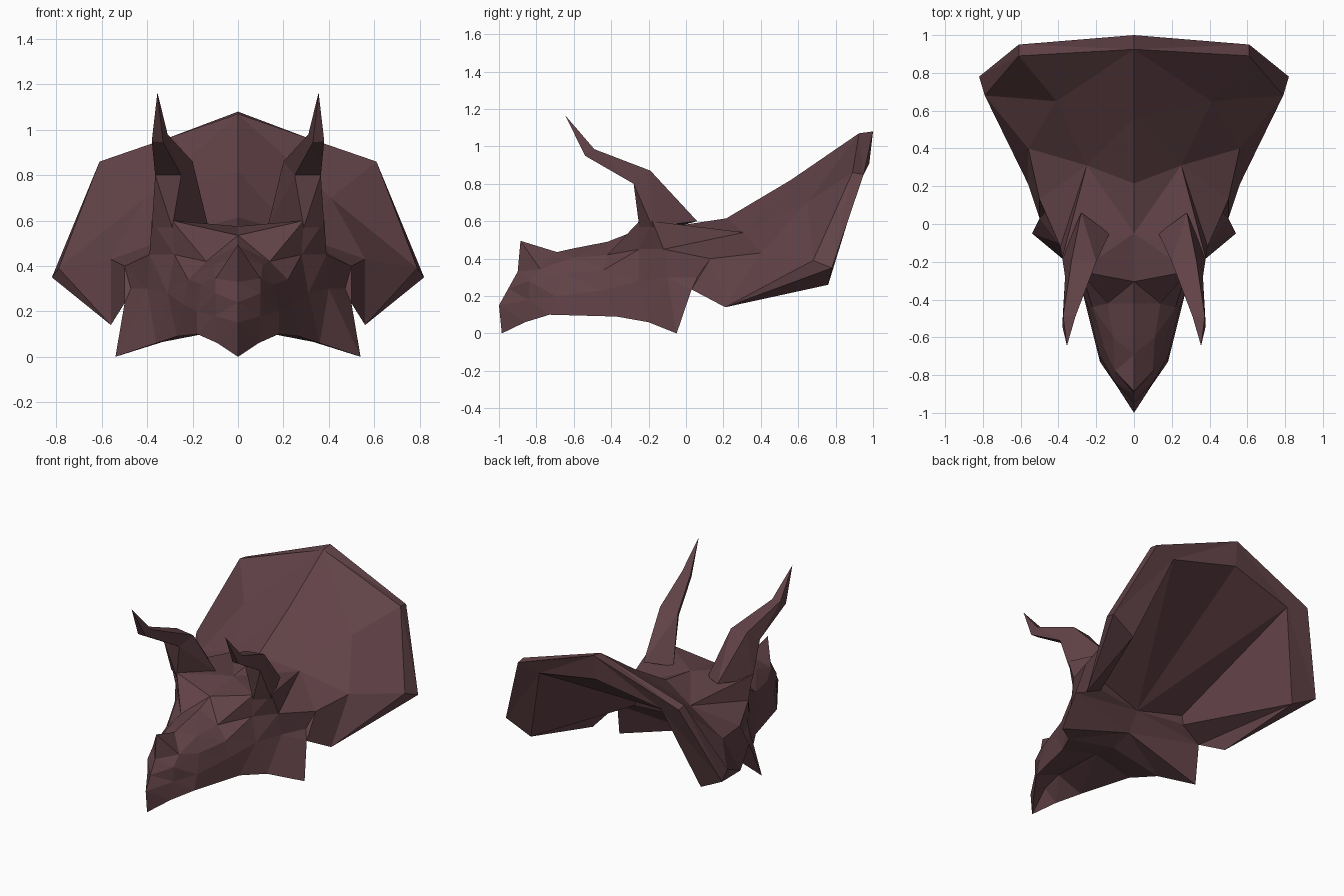
import bpy
import bmesh
from mathutils import Vector

default_cube = bpy.data.objects.get("Cube")
if default_cube:
    bpy.data.objects.remove(default_cube, do_unlink=True)

# One dull maroon hide colour
hide = bpy.data.materials.new("dull_maroon_hide")
hide.use_nodes = True
hide_colour = (.12, .055, .063, 1)
hide.diffuse_color = hide_colour
hide.node_tree.nodes["Principled BSDF"].inputs["Base Color"].default_value = hide_colour


def add_face(mesh, points):
    """Add one face, skipping repeated neighbouring points."""
    corners = []
    for point in points:
        point = Vector(point)
        if all((point - other).length > .001 for other in corners):
            corners.append(point)
    if len(corners) > 2:
        mesh.faces.new([mesh.verts.new(corner) for corner in corners])


def loft(mesh, rows, side, around=False, along=False):
    """Skin a grid of point rows on one side of the model."""
    rows = [[(side * x, y, z) for x, y, z in row] for row in rows]
    row_pairs = list(zip(rows, rows[1:]))
    if along:
        row_pairs.append((rows[-1], rows[0]))
    for first, second in row_pairs:
        if around:
            first, second = first + first[:1], second + second[:1]
        for i in range(len(first) - 1):
            add_face(mesh, (first[i], first[i + 1], second[i + 1], second[i]))


def finish(mesh, name):
    """Weld the mesh, point its faces outwards and make a flat-shaded object."""
    bmesh.ops.remove_doubles(mesh, verts=mesh.verts, dist=.001)
    bmesh.ops.triangulate(mesh, faces=mesh.faces)
    bmesh.ops.recalc_face_normals(mesh, faces=mesh.faces)
    data = bpy.data.meshes.new(name)
    mesh.to_mesh(data)
    mesh.free()
    data.materials.append(hide)
    obj = bpy.data.objects.new(name, data)
    bpy.context.collection.objects.link(obj)
    return obj


# Skull half-sections from beak to nape: ridge, shoulder, eye, cheek, jaw edge
skull_sections = [
    [(0, -.885, .495), (0, -.9, .33), (0, -.95, .24), (0, -1, .15), (0, -.985, 0)],
    [(0, -.69, .435), (.1, -.78, .345), (.1, -.84, .28), (.1, -.84, .18), (.09, -.86, .06)],
    [(0, -.6, .455), (.11, -.6, .405), (.16, -.65, .32), (.18, -.7, .2), (.18, -.73, .1)],
    [(0, -.42, .49), (.14, -.42, .42), (.22, -.44, .34), (.24, -.45, .23), (.27, -.37, .09)],
    [(0, -.305, .535), (.29, -.25, .6), (.28, -.25, .45), (.31, -.25, .28), (.36, -.2, .06)],
    [(0, -.05, .575), (.38, -.18, .6), (.39, -.12, .45), (.4, -.1, .3), (.54, -.05, 0)],
    [(0, .215, .615), (.25, .31, .54), (.5, .13, .4), (.49, .1, .3), (.5, .03, .235)],
]
# Hollow underside: a raised centre line under each section behind the beak
for index, section in enumerate(skull_sections):
    x, y, z = section[-1]
    section.append((0, y, z + min(x, .07) if index < 5 else max(.17, z + .06)))

skull = bmesh.new()
for side in (1, -1):
    loft(skull, skull_sections, side)
    add_face(skull, [(side * x, y, z) for x, y, z in skull_sections[-1]])
finish(skull, "skull")

# Neck frill: front base, front slope, front rim, back rim, hollow rim, nape
flap = (.56, .21, .14)
nape = skull_sections[-1]
frill_rows = [
    [nape[0], nape[1], nape[2], flap],
    [(0, .56, .82), (.41, .65, .7), (.56, .4, .43), flap],
    [(0, .925, 1.07), (.61, .89, .86), (.79, .68, .39), flap],
    [(0, 1, 1.08), (.61, .95, .85), (.82, .78, .35), flap],
    [(0, .98, .91), (.46, .93, .81), (.645, .76, .26), flap],
    [nape[5], (.3, 0, .3), nape[4], flap],
]
frill = bmesh.new()
for side in (1, -1):
    loft(frill, frill_rows, side, along=True)
finish(frill, "neck_frill")

# Brow horns: four-sided rings bending forward to a point
horn_tip = (.355, -.645, 1.165)
horn_rings = [
    [(.29, -.25, .57), (.38, -.18, .57), (.28, .06, .6), (.13, -.05, .57)],
    [(.25, -.28, .8), (.365, -.28, .8), (.33, -.19, .87), (.2, -.2, .86)],
    [(.33, -.53, .945), (.38, -.54, .95), (.375, -.49, .985), (.31, -.49, .98)],
    [horn_tip] * 4,
]
for name, side in (("left_brow_horn", 1), ("right_brow_horn", -1)):
    horn = bmesh.new()
    loft(horn, horn_rings, side, around=True)
    add_face(horn, [(side * x, y, z) for x, y, z in horn_rings[0]])
    finish(horn, name)
